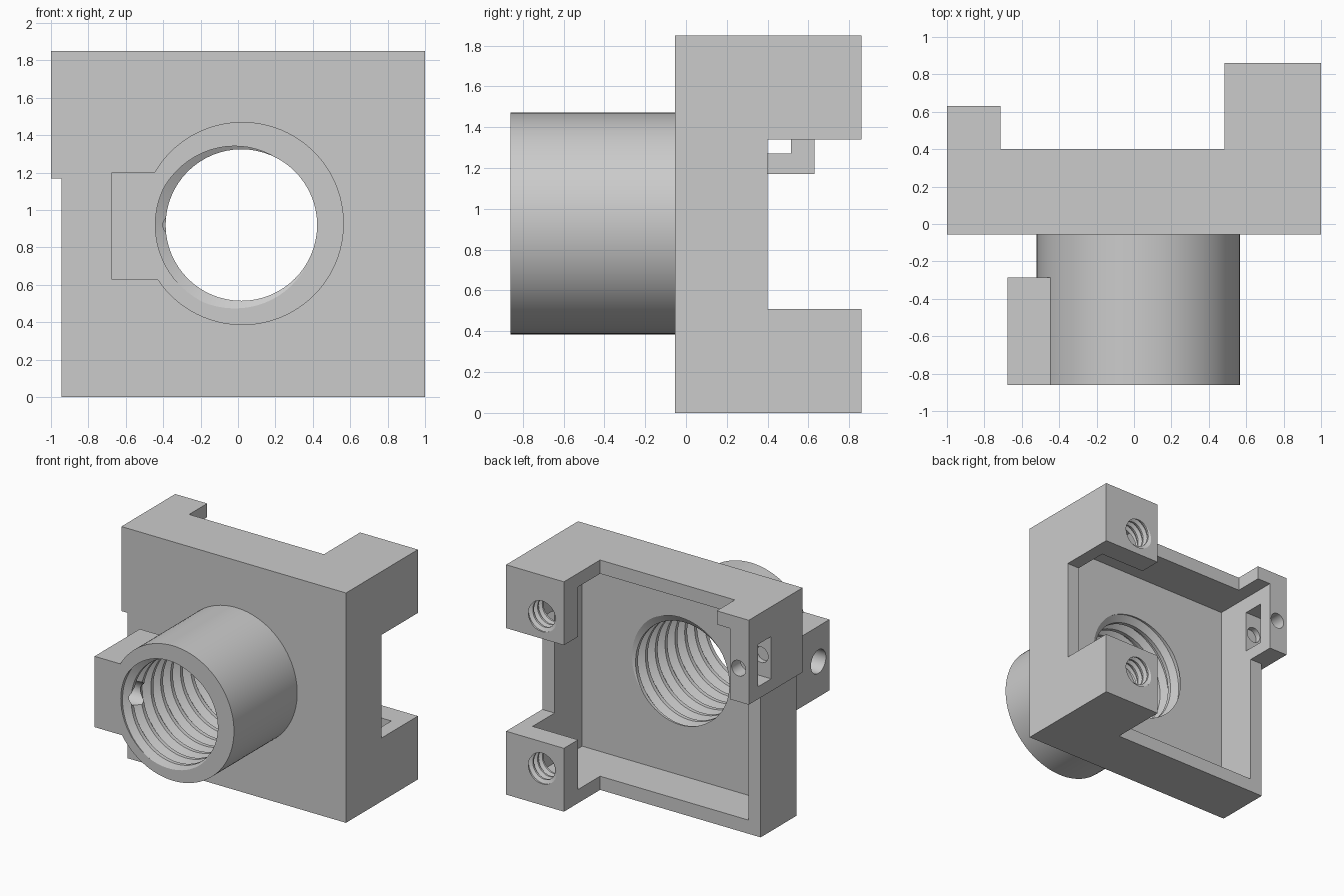
import bpy, bmesh, math
from mathutils import Matrix, Vector

if "Cube" in bpy.data.objects:
    bpy.data.objects.remove(bpy.data.objects["Cube"], do_unlink=True)

GREY = (0.6, 0.6, 0.6, 1.0)
mat = bpy.data.materials.new("plain grey")
mat.use_nodes = True
mat.diffuse_color = GREY
mat.node_tree.nodes["Principled BSDF"].inputs["Base Color"].default_value = GREY


def finish(name, bm):
    bmesh.ops.recalc_face_normals(bm, faces=bm.faces)
    mesh = bpy.data.meshes.new(name)
    bm.to_mesh(mesh)
    bm.free()
    mesh.materials.append(mat)
    obj = bpy.data.objects.new(name, mesh)
    bpy.context.collection.objects.link(obj)
    return obj


def box(name, xs, ys, zs):
    bm = bmesh.new()
    bmesh.ops.create_cube(bm, size=1)
    for v in bm.verts:
        v.co = Vector([(lo + hi) / 2 + c * (hi - lo) for c, (lo, hi) in zip(v.co, (xs, ys, zs))])
    return finish(name, bm)


def rod(name, centre, radius, length, axis, sides):
    bm = bmesh.new()
    turn = Matrix.Rotation(math.pi / 2, 4, "X" if axis == "Y" else "Y")
    bmesh.ops.create_cone(bm, cap_ends=True, segments=sides, radius1=radius, radius2=radius,
                          depth=length, matrix=Matrix.Translation(centre) @ turn)
    return finish(name, bm)


def thread(name, x, z, start, end, minor, major, pitch, sides):
    """Closed helical screw shape along y, used to cut an internal thread."""
    bm = bmesh.new()
    radii = (minor, minor, major, major)
    m = len(radii)
    rows = m * math.ceil((end - start) / pitch)
    grid = []
    for j in range(rows + 1):
        ring = []
        for i in range(sides):
            a = math.tau * i / sides
            r = radii[j % m]
            ring.append(bm.verts.new((x + r * math.sin(a), start + pitch * (j / m + i / sides),
                                      z + r * math.cos(a))))
        grid.append(ring)
    for j in range(rows):
        for i in range(sides - 1):
            bm.faces.new((grid[j][i], grid[j][i + 1], grid[j + 1][i + 1], grid[j + 1][i]))
        if j + m < rows:
            bm.faces.new((grid[j][-1], grid[j + m][0], grid[j + m + 1][0], grid[j + 1][-1]))
    # Fan caps follow the stepped helix ends
    first = grid[0] + [grid[j][0] for j in range(m, 0, -1)]
    last = grid[rows] + [grid[j][-1] for j in range(rows - 1, rows - m - 1, -1)]
    for loop, y in ((first, start - pitch), (last, end + 3 * pitch)):
        tip = bm.verts.new((x, y, z))
        for a, b in zip(loop, loop[1:] + loop[:1]):
            bm.faces.new((a, b, tip))
    return finish(name, bm)


def combine(target, tool, operation="DIFFERENCE"):
    mod = target.modifiers.new(operation, "BOOLEAN")
    mod.operation, mod.solver, mod.object = operation, "EXACT", tool
    bpy.context.view_layer.objects.active = target
    bpy.ops.object.modifier_apply(modifier=mod.name)
    bpy.data.objects.remove(tool, do_unlink=True)


# Block with rear posts, extruded from its plan outline
outline = [(-1, -.055), (1, -.055), (1, .86), (.485, .86),
           (.485, .4), (-.715, .4), (-.715, .63), (-1, .63)]
bm = bmesh.new()
base = bm.faces.new([bm.verts.new((x, y, 0)) for x, y in outline])
top = bmesh.ops.extrude_face_region(bm, geom=[base])["geom"]
bmesh.ops.translate(bm, vec=(0, 0, 1.85), verts=[g for g in top if isinstance(g, bmesh.types.BMVert)])
housing = finish("housing", bm)

# Gap between tall posts, relief under the short post, side step, rear pocket, side window
for xs, ys, zs in (((.4, 1.1), (.4, 1), (.51, 1.34)),
                   ((-1.1, -.7), (.4, 1), (-.1, 1.17)),
                   ((-1.1, -.945), (-.2, 1), (-.1, 1.17)),
                   ((-.835, .89), (.05, .68), (.11, 1.74)),
                   ((-1.1, -.8), (.345, .515), (1.27, 1.61))):
    combine(housing, box("cutter", xs, ys, zs))

# Front sleeve with a side lug
CX, CZ = .023, .925
combine(housing, rod("sleeve", (CX, -.43, CZ + .003), .543, .86, "Y", 96), "UNION")
combine(housing, box("lug", (-.675, -.3), (-.86, -.285), (.63, 1.2)), "UNION")

# Restore the pocket floor and cut the threaded bore
combine(housing, thread("bore", CX - .005, CZ - .005, -1.15, .2, .405, .46, .125, 64))

# Lug cross hole and short post hole
combine(housing, rod("lug_hole", (-.55, -.72, .915), .095, .6, "X", 32))
combine(housing, rod("post_hole", (-.91, .5, 1.44), .063, .4, "Y", 24))

# Threaded holes in the tall posts
for z in (.31, 1.535):
    combine(housing, thread("post_thread", .68, z, .55, .95, .11, .138, .06, 32))

bpy.ops.object.select_all(action="DESELECT")
housing.select_set(True)
bpy.context.view_layer.objects.active = housing
bpy.ops.object.shade_smooth_by_angle(angle=math.radians(25))
